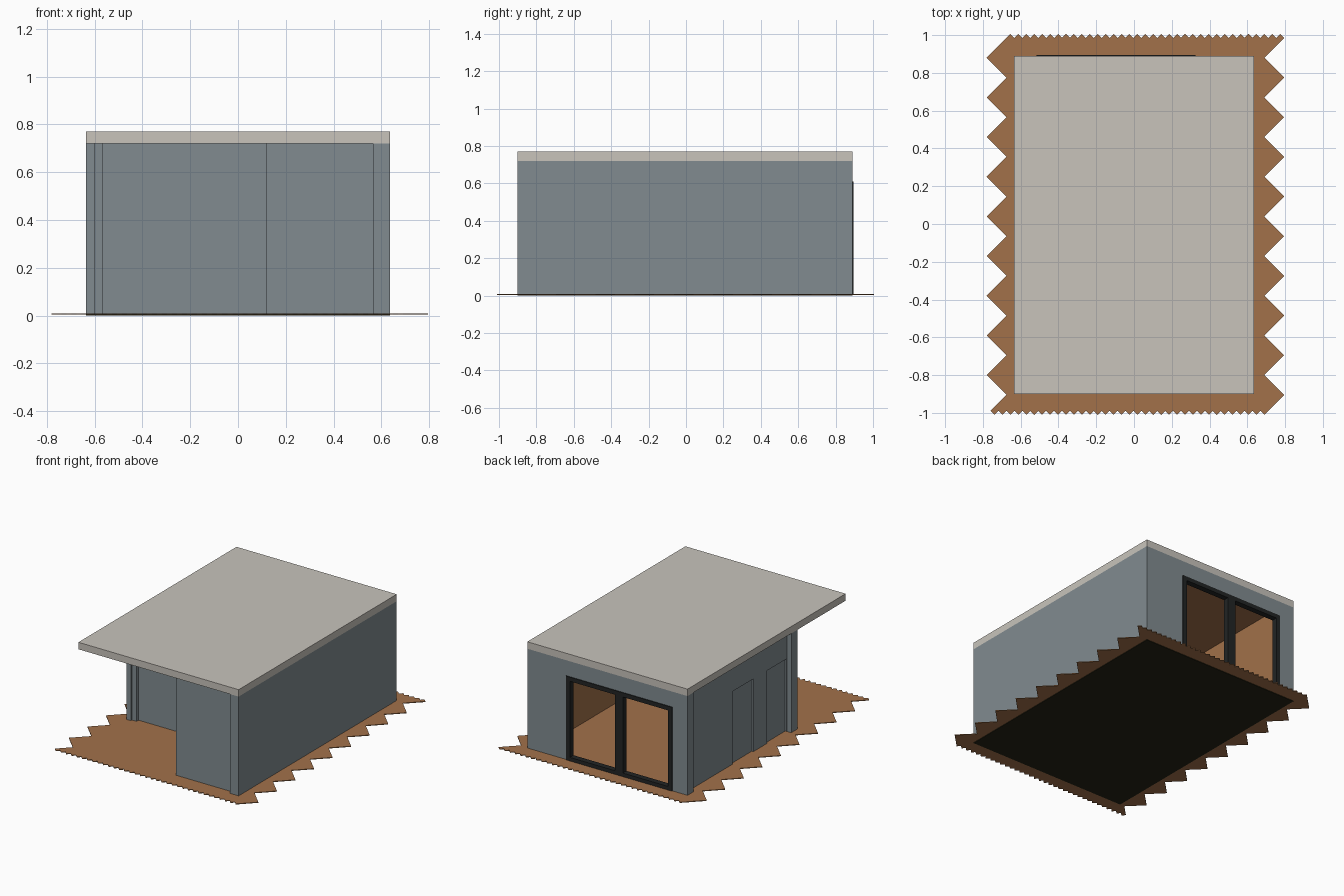
import bpy, bmesh
from math import sqrt
from mathutils import Matrix, Vector

if "Cube" in bpy.data.objects:
    bpy.data.objects.remove(bpy.data.objects["Cube"], do_unlink=True)


def material(name, rgb):
    m = bpy.data.materials.new(name)
    m.use_nodes = True
    m.diffuse_color = (*rgb, 1)
    m.node_tree.nodes["Principled BSDF"].inputs["Base Color"].default_value = (*rgb, 1)
    return m


wall_paint = material("blue_grey_wall", (0.22, 0.26, 0.28))
roof_paint = material("pale_stone", (0.58, 0.55, 0.50))
wood = material("oak_wood", (0.36, 0.165, 0.068))
frame_paint = material("charcoal_frame", (0.016, 0.018, 0.018))
base_paint = material("black_base", (0.018, 0.017, 0.007))


def add_box(bm, x, y, z):
    """Add a box spanning the given (low, high) ranges."""
    size = [b - a for a, b in (x, y, z)]
    centre = [(a + b) / 2 for a, b in (x, y, z)]
    bmesh.ops.create_cube(bm, size=1, matrix=Matrix.Translation(centre) @ Matrix.Diagonal((*size, 1)))


def finish(name, bm, mat):
    mesh = bpy.data.meshes.new(name)
    bm.to_mesh(mesh)
    bm.free()
    mesh.materials.append(mat)
    obj = bpy.data.objects.new(name, mesh)
    bpy.context.collection.objects.link(obj)
    return obj


def boxes(name, mat, *ranges):
    bm = bmesh.new()
    for r in ranges:
        add_box(bm, *r)
    return finish(name, bm, mat)


# Main dimensions
W, FRONT, BACK = 0.635, -0.90, 0.89
T = 0.07                       # wall thickness
STEP = 0.035                   # how far panels sit behind the posts
FLOOR, TOP = 0.005, 0.72
FULL = (FLOOR, TOP)
INNER = W - T
PORCH = -0.355                 # front of the main room
PORCH_WALL = PORCH + STEP
ROOM_X = 0.12                  # side of the front room

# Base and roof slabs
boxes("base_slab", base_paint, ((-W, W), (FRONT, BACK), (0, FLOOR)))
boxes("roof_slab", roof_paint, ((-W, W), (FRONT, BACK), (TOP, 0.77)))

# Herringbone floor: rows of V-shaped plank pairs, last row has one arm only
PLANK_W, PLANK_L = 0.0297, 0.1485
ROWS, PAIRS = 10, 35
PITCH = PLANK_L * sqrt(2)
bm = bmesh.new()
for row in range(ROWS):
    for k in range(PAIRS):
        s = k * PLANK_W
        planks = [(s, s + PLANK_W, PLANK_W, PLANK_L)]
        if row < ROWS - 1:
            planks.append((s, s, PLANK_L, PLANK_W))
        for a, b, da, db in planks:
            pts = ((a, b), (a + da, b), (a + da, b + db), (a, b + db))
            flat = [(-0.78 + (p + q) / sqrt(2), 0.88 - row * PITCH + (q - p) / sqrt(2)) for p, q in pts]
            low = [bm.verts.new((x, y, FLOOR - 0.001)) for x, y in flat]
            high = [bm.verts.new((x, y, 0.009)) for x, y in flat]
            bm.faces.new(low[::-1])
            bm.faces.new(high)
            for i in range(4):
                j = (i + 1) % 4
                bm.faces.new((low[i], low[j], high[j], high[i]))
bmesh.ops.recalc_face_normals(bm, faces=bm.faces)
finish("herringbone_floor", bm, wood)

# Long closed wall on the left side
boxes("left_wall", wall_paint, ((INNER, W), (FRONT, BACK), FULL))

# Back wall around the glazed opening
WIN_L, WIN_R, WIN_TOP = -0.515, 0.325, 0.61
BACK_Y = (BACK - T, BACK)
boxes("back_wall", wall_paint,
      ((-W, WIN_L), BACK_Y, FULL),
      ((WIN_R, INNER), BACK_Y, FULL),
      ((WIN_L, WIN_R), BACK_Y, (WIN_TOP, TOP)))

# Two sliding frames in the opening
mid = (WIN_L + WIN_R) / 2
for name, a, b in (("right_window_frame", WIN_L, mid), ("left_window_frame", mid, WIN_R)):
    bar = 0.032
    depth = (BACK - 0.035, BACK + 0.006)
    boxes(name, frame_paint,
          ((a, a + bar), depth, (FLOOR, WIN_TOP)),
          ((b - bar, b), depth, (FLOOR, WIN_TOP)),
          ((a + bar, b - bar), depth, (FLOOR, 0.035)),
          ((a + bar, b - bar), depth, (WIN_TOP - 0.03, WIN_TOP)))

# Recessed right wall with two shallow door niches
SIDE = -W + STEP
POST_BACK = PORCH + T
DOOR_TOP = 0.53
doors = [(-0.283, -0.06), (0.095, 0.33)]
skin = (SIDE, SIDE + 0.012)
pieces = [((SIDE + 0.012, -INNER), (POST_BACK, BACK - T), FULL)]
y = POST_BACK
for lo, hi in doors:
    if lo > y:
        pieces.append((skin, (y, lo), FULL))
    pieces.append((skin, (lo, hi), (DOOR_TOP, TOP)))
    y = hi
pieces.append((skin, (y, BACK - T), FULL))
boxes("right_wall", wall_paint, *pieces)

# Stepped corner post beside the porch
boxes("porch_post", wall_paint,
      ((-W, SIDE), (PORCH, POST_BACK), FULL),
      ((SIDE, -INNER), (PORCH + 0.012, POST_BACK), FULL))

# Porch wall and the front room that projects beside it
boxes("porch_wall", wall_paint, ((-INNER, ROOM_X), (PORCH_WALL, POST_BACK), FULL))
boxes("front_room_wall", wall_paint,
      ((ROOM_X, INNER), (FRONT + 0.027, FRONT + T), FULL),
      ((ROOM_X, ROOM_X + T), (FRONT + T, POST_BACK), FULL))

# Wooden interior lining
P = 0.006
LINE = (0.009, TOP - P)
room_y = (POST_BACK, BACK - T)
boxes("wall_lining", wood,
      ((INNER - P, INNER), (FRONT + T, BACK - T), LINE),
      ((-INNER, -INNER + P), room_y, LINE),
      ((-INNER, ROOM_X + T), (POST_BACK, POST_BACK + P), LINE),
      ((ROOM_X + T, INNER), (FRONT + T, FRONT + T + P), LINE),
      ((ROOM_X + T, ROOM_X + T + P), (FRONT + T, POST_BACK), LINE))
boxes("ceiling_lining", wood,
      ((-INNER, INNER), room_y, (TOP - P, TOP)),
      ((ROOM_X + T, INNER), (FRONT + T, POST_BACK), (TOP - P, TOP)))
